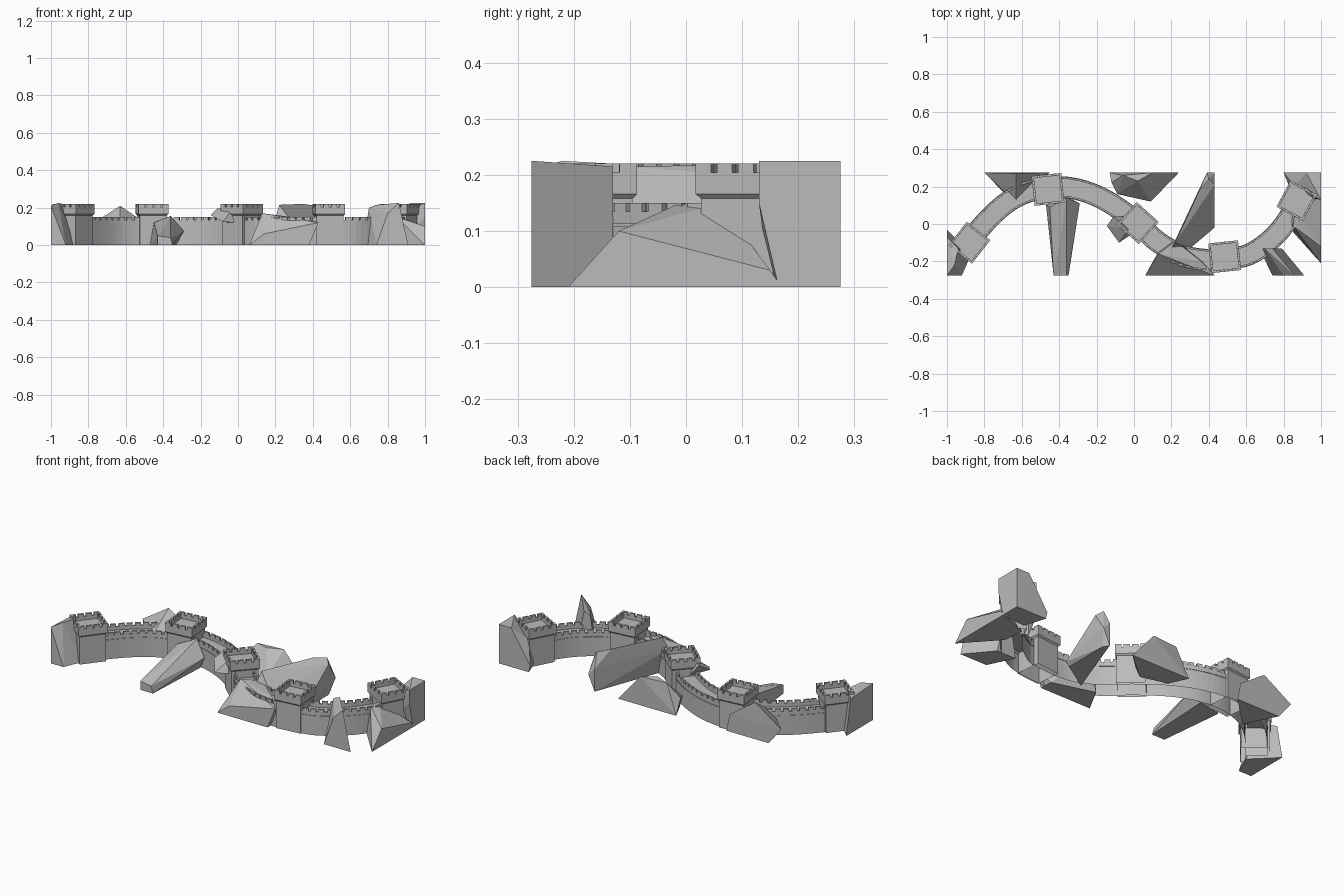
import bpy, bmesh, math
from mathutils import Vector, Matrix

cube = bpy.data.objects.get("Cube")
if cube:
    bpy.data.objects.remove(cube, do_unlink=True)

stone = bpy.data.materials.new("grey stone")
stone.use_nodes = True
GREY = (0.5, 0.5, 0.5, 1)
stone.diffuse_color = GREY
stone.node_tree.nodes["Principled BSDF"].inputs["Base Color"].default_value = GREY


def finish(bm, name, open_base=False):
    bmesh.ops.recalc_face_normals(bm, faces=bm.faces)
    if open_base:
        base = [f for f in bm.faces if all(abs(v.co.z) < 1e-4 for v in f.verts)]
        bmesh.ops.delete(bm, geom=base, context="FACES")
    mesh = bpy.data.meshes.new(name)
    bm.to_mesh(mesh)
    bm.free()
    mesh.materials.append(stone)
    obj = bpy.data.objects.new(name, mesh)
    bpy.context.collection.objects.link(obj)


def box(bm, frame, centre, size):
    m = frame @ Matrix.Translation(centre) @ Matrix.Diagonal((*size, 1))
    bmesh.ops.create_cube(bm, size=1, matrix=m)


def frame_at(x, y, angle):
    return Matrix.Translation((x, y, 0)) @ Matrix.Rotation(angle, 4, "Z")


def sweep(bm, path, section):
    # Sweep a closed (offset, height) section along the path
    rings = []
    for p, t in path:
        side = Vector((-t.y, t.x))
        rings.append([bm.verts.new((*(p + side * o), z)) for o, z in section])
    n = len(section)
    for a, b in zip(rings, rings[1:]):
        for i in range(n):
            j = (i + 1) % n
            bm.faces.new((a[i], a[j], b[j], b[i]))
    bm.faces.new(rings[0])
    bm.faces.new(rings[-1])


# Winding centreline of the wall
KNOTS = [Vector(p) for p in (
    (-0.98, -0.2), (-0.89, -0.1), (-0.75, 0.055), (-0.62, 0.15), (-0.46, 0.195),
    (-0.3, 0.185), (-0.14, 0.12), (0.02, 0.005), (0.12, -0.09), (0.25, -0.165),
    (0.37, -0.19), (0.485, -0.185), (0.61, -0.165), (0.73, -0.085), (0.82, 0.02),
    (0.875, 0.13), (0.92, 0.22))]


def smooth_path(steps):
    pts = []
    for a, b, c, d in zip(KNOTS, KNOTS[1:], KNOTS[2:], KNOTS[3:]):
        for s in range(steps):
            u = s / steps
            p = 0.5 * (2 * b + (c - a) * u + (2 * a - 5 * b + 4 * c - d) * u ** 2
                       + (3 * b - a - 3 * c + d) * u ** 3)
            t = 0.5 * ((c - a) + 2 * (2 * a - 5 * b + 4 * c - d) * u
                       + 3 * (3 * b - a - 3 * c + d) * u ** 2)
            pts.append((p, t.normalized()))
    return pts


path = smooth_path(5)
HALF, FLOOR, SILL, CREST = 0.055, 0.115, 0.135, 0.15

# Wall shell with sunken walkway, open below, and a string course on both faces
bm = bmesh.new()
inner = HALF - 0.01
sweep(bm, path, [(-HALF, 0), (HALF, 0), (HALF, SILL), (inner, SILL),
                 (inner, FLOOR), (-inner, FLOOR), (-inner, SILL), (-HALF, SILL)])
finish(bm, "wall", open_base=True)
bm = bmesh.new()
for s in (-1, 1):
    sweep(bm, path, [(s * (HALF - 0.002), 0.108), (s * (HALF + 0.003), 0.108),
                     (s * (HALF + 0.003), 0.113), (s * (HALF - 0.002), 0.113)])
finish(bm, "string_course")

# Battlements along both edges
bm = bmesh.new()
for s in (-1, 1):
    travelled, target = 0.0, 0.02
    edge = [(p + Vector((-t.y, t.x)) * s * (HALF - 0.005), t) for p, t in smooth_path(24)]
    for (p, t), (q, _) in zip(edge, edge[1:]):
        travelled += (q - p).length
        if travelled >= target:
            target += 0.043
            box(bm, frame_at(*q, math.atan2(t.y, t.x)),
                (0, 0, (SILL + CREST) / 2), (0.031, 0.01, CREST - SILL))
finish(bm, "wall_battlements")


# Square towers: open shaft, flared collar, parapet with battlements
def tower(name, x, y, degrees):
    bm = bmesh.new()
    frame = frame_at(x, y, math.radians(degrees))
    top, sill, deck, r = 0.22, 0.204, 0.185, 0.08
    box(bm, frame, (0, 0, 0.08), (0.145, 0.145, 0.16))
    bmesh.ops.create_cone(bm, cap_ends=True, segments=4, depth=0.008,
                          radius1=0.0725 * math.sqrt(2), radius2=r * math.sqrt(2),
                          matrix=frame @ Matrix.Translation((0, 0, 0.162))
                          @ Matrix.Rotation(math.pi / 4, 4, "Z"))
    box(bm, frame, (0, 0, (0.166 + deck) / 2), (2 * r, 2 * r, deck - 0.166))
    for k in range(4):
        side = frame @ Matrix.Rotation(k * math.pi / 2, 4, "Z")
        box(bm, side, (0, r - 0.006, (deck + sill) / 2), (2 * r, 0.012, sill - deck))
        for i in range(4):
            box(bm, side, (-0.064 + i * 0.0427, r - 0.006, (sill + top) / 2),
                (0.031, 0.012, top - sill))
    finish(bm, name, open_base=True)


for spec in (("tower_far_right", -0.88, -0.1, 52), ("tower_right", -0.46, 0.185, 6),
             ("tower_middle", 0.02, 0.005, -42), ("tower_left", 0.485, -0.175, 6),
             ("tower_far_left", 0.87, 0.125, 62)):
    tower(*spec)


# Angular rocks as convex hulls of a few corners
def rock(name, *corners):
    bm = bmesh.new()
    for c in corners:
        bm.verts.new(c)
    out = bmesh.ops.convex_hull(bm, input=bm.verts)
    loose = {v for v in out["geom_interior"] if isinstance(v, bmesh.types.BMVert)}
    bmesh.ops.delete(bm, geom=list(loose), context="VERTS")
    bmesh.ops.dissolve_limit(bm, angle_limit=0.02, verts=bm.verts, edges=bm.edges)
    finish(bm, name)


rock("rock_far_right", (-1, -0.275, 0), (-0.92, -0.275, 0), (-0.87, -0.16, 0),
     (-1, -0.03, 0), (-1, -0.275, 0.21), (-0.96, -0.22, 0.225),
     (-1, -0.07, 0.2), (-0.94, -0.13, 0.22))
rock("rock_back_right", (-0.8, 0.275, 0.1), (-0.72, 0.275, 0), (-0.45, 0.275, 0),
     (-0.47, 0.275, 0.1), (-0.63, 0.1, 0), (-0.63, 0.11, 0.1), (-0.63, 0.27, 0.21))
rock("rock_front_right", (-0.43, -0.275, 0), (-0.35, -0.275, 0), (-0.43, -0.275, 0.05),
     (-0.36, -0.275, 0.04), (-0.47, 0.1, 0), (-0.33, 0.13, 0), (-0.29, 0.11, 0.075),
     (-0.36, 0.14, 0.155), (-0.45, 0.09, 0.12), (-0.4, -0.12, 0.09))
rock("rock_middle", (-0.145, -0.01, 0.16), (-0.08, -0.1, 0.125), (-0.02, -0.06, 0.12),
     (-0.11, 0.04, 0.195), (-0.03, -0.03, 0.19), (-0.05, 0.04, 0.12))
rock("rock_back_middle", (-0.13, 0.275, 0), (0.24, 0.275, 0), (0.1, 0.275, 0.165),
     (-0.06, 0.26, 0.165), (-0.12, 0.22, 0.08), (0.02, 0.23, 0.17), (0.09, 0.12, 0.05),
     (0.07, 0.13, 0), (-0.09, 0.16, 0.06), (-0.08, 0.17, 0))
rock("rock_back_left", (0.39, 0.275, 0), (0.43, 0.275, 0.09), (0.43, 0.21, 0.19),
     (0.4, 0.24, 0.212), (0.39, 0.275, 0.13), (0.35, 0.18, 0.22), (0.22, -0.1, 0.215),
     (0.2, -0.13, 0.14), (0.24, -0.13, 0), (0.43, -0.02, 0.02), (0.3, -0.13, 0.11),
     (0.41, -0.02, 0), (0.41, 0.24, 0))
rock("rock_front_left", (0.06, -0.275, 0), (0.38, -0.275, 0), (0.43, -0.275, 0.12),
     (0.13, -0.16, 0.17), (0.22, -0.09, 0.155), (0.36, -0.2, 0.14), (0.14, -0.275, 0.06),
     (0.38, -0.2, 0), (0.14, -0.13, 0))
rock("rock_front_spur", (0.74, -0.275, 0), (0.91, -0.275, 0), (0.67, -0.13, 0),
     (0.79, -0.13, 0), (0.7, -0.13, 0.2), (0.74, -0.13, 0.215), (0.8, -0.275, 0.17),
     (0.86, -0.275, 0.225))
rock("rock_far_left_low", (0.83, -0.02, 0), (1, -0.21, 0), (1, 0.17, 0), (0.82, 0.1, 0),
     (1, -0.12, 0.1), (1, 0.15, 0.03), (0.85, -0.01, 0.15), (0.86, 0.06, 0.15))
rock("rock_far_left_high", (0.8, 0.275, 0.04), (0.81, 0.275, 0), (1, 0.275, 0),
     (1, 0.275, 0.225), (0.92, 0.275, 0.225), (0.86, 0.2, 0.15), (0.85, 0.15, 0),
     (1, 0.165, 0), (1, 0.13, 0.15), (1, 0.13, 0.225), (0.95, 0.15, 0.2))
